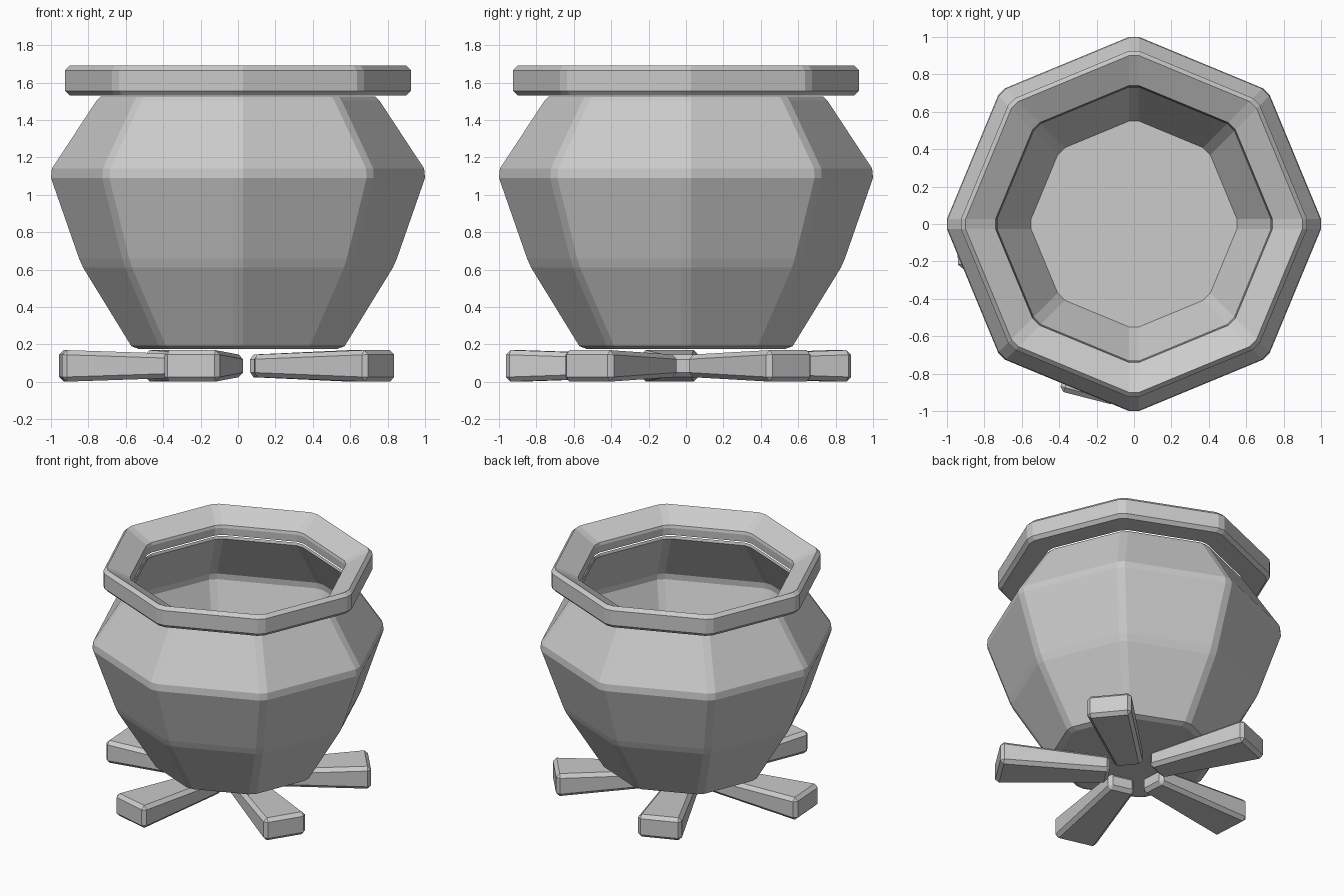
import bpy, bmesh, math
from mathutils import Matrix, Vector

if "Cube" in bpy.data.objects:
    bpy.data.objects.remove(bpy.data.objects["Cube"])


def finish(bm, name):
    bmesh.ops.recalc_face_normals(bm, faces=bm.faces)
    me = bpy.data.meshes.new(name)
    bm.to_mesh(me)
    bm.free()
    ob = bpy.data.objects.new(name, me)
    bpy.context.collection.objects.link(ob)
    return ob


def octagon_ring(bm, r, z, c=0.027):
    # octagon with narrow chamfered corners, corners on the axes
    ring = []
    for k in range(8):
        rot = Matrix.Rotation(k * math.pi / 4, 3, 'Z')
        for s in (-1, 1):
            ring.append(bm.verts.new(rot @ Vector((r, s * c, z))))
    return ring


def octagon_lathe(name, profile, closed):
    bm = bmesh.new()
    rings = [octagon_ring(bm, r, z) for r, z in profile]
    pairs = list(zip(rings, rings[1:]))
    if closed:
        pairs.append((rings[-1], rings[0]))
    else:
        bm.faces.new(rings[0])
        bm.faces.new(rings[-1])
    for a, b in pairs:
        for i in range(16):
            j = (i + 1) % 16
            bm.faces.new((a[i], a[j], b[j], b[i]))
    return finish(bm, name)


# Hollow pot: outside from base to neck, then inside back down to the floor
octagon_lathe("pot_body", [
    (0.53, 0.175), (0.57, 0.19), (0.828, 0.61), (0.85, 0.66),
    (1.0, 1.09), (0.995, 1.14), (0.755, 1.505), (0.735, 1.525),
    (0.73, 1.505), (0.97, 1.135), (0.975, 1.09),
    (0.828, 0.66), (0.806, 0.61), (0.55, 0.195)], False)

# Heavy rim with a funnel-shaped inner slope
octagon_lathe("pot_rim", [
    (0.74, 1.53), (0.90, 1.53), (0.925, 1.555), (0.925, 1.665),
    (0.90, 1.69), (0.74, 1.605), (0.735, 1.585)], True)

# Five tapered logs fanned out beneath the pot
R_IN, R_OUT = 0.17, 0.93
for k in range(5):
    bm = bmesh.new()
    bmesh.ops.create_cube(bm, size=2)
    for v in bm.verts:
        outer = v.co.x > 0
        w, h = (0.155, 0.085) if outer else (0.097, 0.06)
        v.co = Vector((R_OUT if outer else R_IN, v.co.y * w, 0.085 + v.co.z * h))
    bmesh.ops.bevel(bm, geom=bm.edges[:], offset=0.025, segments=1,
                    affect='EDGES', clamp_overlap=True)
    angle = math.radians(39.6 + 72 * k)
    bm.transform(Matrix.Translation((-0.02, -0.03, 0)) @ Matrix.Rotation(angle, 4, 'Z'))
    finish(bm, f"log_{k + 1}")
